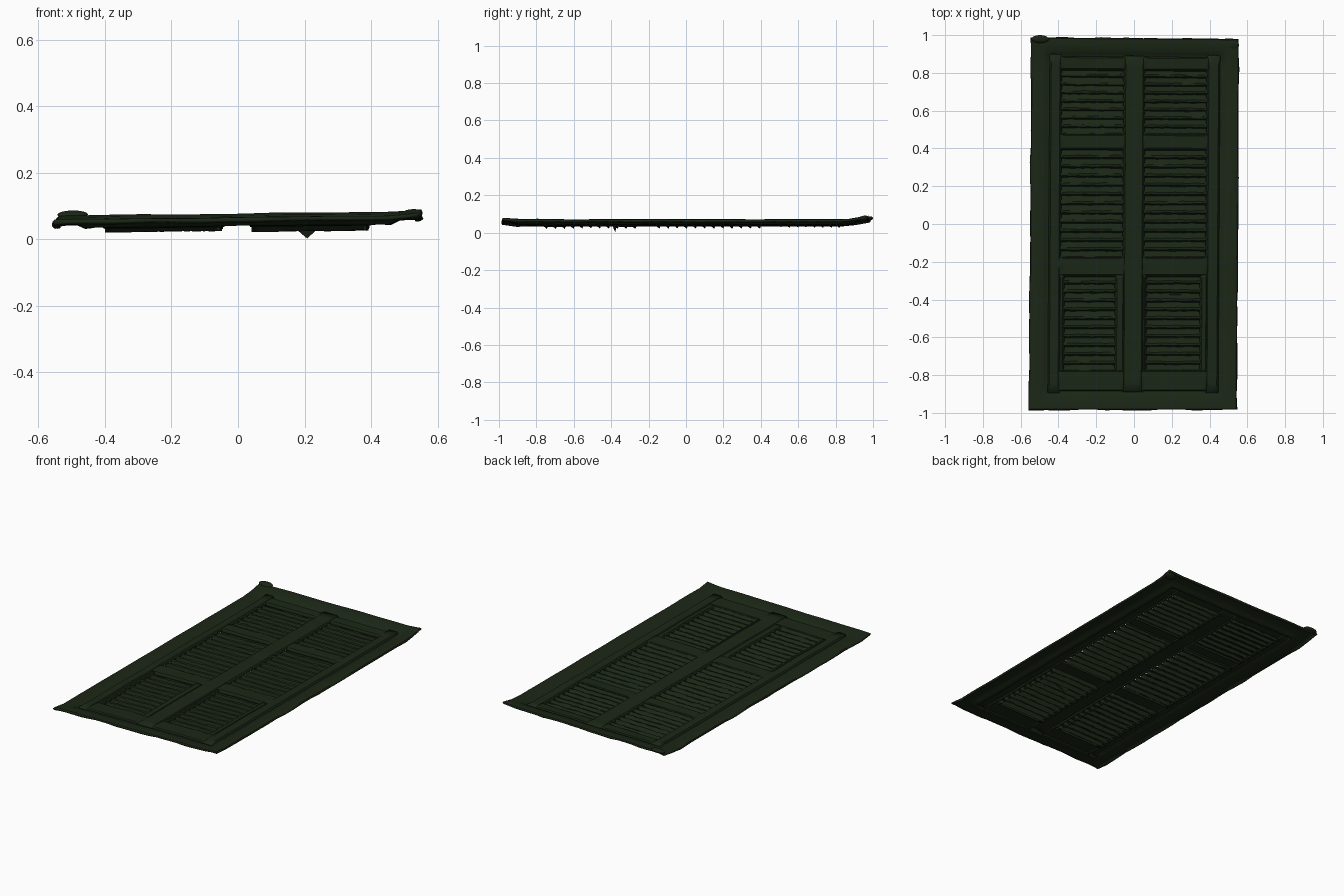
import bpy, bmesh, math, random
from mathutils import Vector, noise

if "Cube" in bpy.data.objects:
    bpy.data.objects.remove(bpy.data.objects["Cube"])

random.seed(4)
mat = bpy.data.materials.new("dark_green_paint")
mat.diffuse_color = (0.011, 0.02, 0.008, 1)
mat.use_nodes = True
mat.node_tree.nodes["Principled BSDF"].inputs["Base Color"].default_value = mat.diffuse_color


def warp(x, y, z):
    """Weathered bend: slight tilt and skew, with the ends curling upward."""
    z += 0.012 * x
    z += 0.022 * max(0, (y - 0.86) / 0.12) + 0.012 * max(0, (-0.93 - y) / 0.06)
    z += 0.008 * max(0, (x - 0.46) / 0.09)
    z += 0.003 * noise.noise(Vector((x * 5, y * 5, 0)))
    return (x + 0.006 * y, y - 0.008 * x * max(0, y), z)


def finish(name, verts, faces, thick=0.0, angle=40):
    me = bpy.data.meshes.new(name)
    me.from_pydata([warp(*v) for v in verts], [], faces)
    bm = bmesh.new()
    bm.from_mesh(me)
    bmesh.ops.remove_doubles(bm, verts=bm.verts, dist=1e-5)
    bmesh.ops.recalc_face_normals(bm, faces=bm.faces)
    if not thick:
        pass
    elif sum(f.normal.z for f in bm.faces) < 0:
        bmesh.ops.reverse_faces(bm, faces=bm.faces)
    bm.to_mesh(me)
    bm.free()
    ob = bpy.data.objects.new(name, me)
    bpy.context.collection.objects.link(ob)
    me.materials.append(mat)
    if thick:
        mod = ob.modifiers.new("thickness", 'SOLIDIFY')
        mod.thickness = thick
        mod.offset = -1
    bpy.ops.object.select_all(action='DESELECT')
    ob.select_set(True)
    bpy.context.view_layer.objects.active = ob
    bpy.ops.object.shade_smooth_by_angle(angle=math.radians(angle))
    return ob


def sheet(name, xs, profile, thick, jitter=0.0):
    """Lofts a (y, z) profile across the x stations."""
    n = len(profile)
    verts = [(x, y + random.uniform(-jitter, jitter),
              z + random.uniform(-jitter, jitter)) for x in xs for y, z in profile]
    faces = [(i * n + j, i * n + j + 1, (i + 1) * n + j + 1, (i + 1) * n + j)
             for i in range(len(xs) - 1) for j in range(n - 1)]
    return finish(name, verts, faces, thick)


def span(a, b, n):
    return [a + (b - a) * i / n for i in range(n + 1)]


def board(name, x0, x1, y0, y1, z):
    """Flat board with softened long edges."""
    e = 0.012
    if x1 - x0 > y1 - y0:
        ys = [(y0, z - 0.012), (y0 + e, z), (y1 - e, z), (y1, z - 0.012)]
        return sheet(name, span(x0, x1, 12), ys, 0.012)
    xs = [(x0, z - 0.012), (x0 + e, z), (x1 - e, z), (x1, z - 0.012)]
    ys = span(y0, y1, 30)
    verts = [(x, y, zz) for y in ys for x, zz in xs]
    faces = [(i * 4 + j, i * 4 + j + 1, i * 4 + j + 5, i * 4 + j + 4)
             for i in range(30) for j in range(3)]
    return finish(name, verts, faces, 0.012)


# Outer casing: moulding profile (inset, height) swept round the rectangle
W, H, N = 0.551, 0.985, 24
profile = [(0, 0.047), (0.006, 0.056), (0.03, 0.061), (0.07, 0.062),
           (0.085, 0.056), (0.095, 0.051), (0.105, 0.052)]
verts, faces = [], []
for d, z in profile:
    w, h = W - d, H - d
    c = [(-w, -h), (w, -h), (w, h), (-w, h)]
    for k in range(4):
        a, b = c[k], c[(k + 1) % 4]
        for i in range(N):
            t = i / N
            r = random.uniform(-0.003, 0.003) if d == 0 else 0
            verts.append((a[0] + (b[0] - a[0]) * t + r, a[1] + (b[1] - a[1]) * t + r, z))
R = 4 * N
for j in range(len(profile) - 1):
    for i in range(R):
        k = (i + 1) % R
        faces.append((j * R + i, j * R + k, (j + 1) * R + k, (j + 1) * R + i))
finish("outer_casing", verts, faces, 0.012)

# Shutter leaf stiles and rails
for side, (x0, x1) in {"left": (-0.455, -0.385), "right": (0.38, 0.455)}.items():
    board(side + "_stile", x0, x1, -0.895, 0.895, 0.06)
board("centre_stile", -0.06, 0.055, -0.89, 0.89, 0.06)
rails = [(-0.89, -0.77), (-0.28, -0.17), (0.39, 0.48), (0.81, 0.89)]
for i, (y0, y1) in enumerate(rails):
    for side, (x0, x1) in {"left": (-0.40, -0.045), "right": (0.04, 0.395)}.items():
        board(f"{side}_rail_{i + 1}", x0, x1, y0, y1, 0.058)

# Louvre panels: saw-tooth slats, lower row sits in narrower openings
rows = [("lower", -0.785, -0.265, 11, 0.032),
        ("middle", -0.185, 0.40, 12, 0.032),
        ("upper", 0.47, 0.825, 8, 0.037)]
for label, y0, y1, n, low in rows:
    p = (y1 - y0) / n
    prof = []
    for i in range(n):
        y = y0 + i * p
        prof += [(y, 0.053), (y + 0.25 * p, 0.055), (y + 0.85 * p, low)]
    prof.append((y1, 0.053))
    for side, x0, x1 in (("left", -0.395, -0.05), ("right", 0.045, 0.39)):
        drop = 0.004 if side == "right" else 0
        pr = [(y, z - drop if z < 0.05 else z) for y, z in prof]
        sheet(f"{side}_{label}_louvres", span(x0, x1, 14), pr, 0.004, 0.0018)

# Narrowing strips beside the lower louvres
for side, x0, x1 in (("left_outer", -0.40, -0.365), ("left_inner", -0.10, -0.045),
                     ("right_inner", 0.04, 0.07), ("right_outer", 0.35, 0.395)):
    board(side + "_lower_strip", x0, x1, -0.78, -0.27, 0.058)

# Broken slat splinter hanging below the lower right panel
finish("slat_splinter", [(0.17, -0.37, 0.035), (0.25, -0.37, 0.035), (0.25, -0.395, 0.038),
                         (0.17, -0.395, 0.038), (0.21, -0.378, 0.0)],
       [(0, 1, 2, 3), (0, 1, 4), (1, 2, 4), (2, 3, 4), (3, 0, 4)])


# Worn lumps at the top corners
def lump(name, cx, cy, cz, rx, ry, rz):
    bm = bmesh.new()
    bmesh.ops.create_icosphere(bm, subdivisions=3, radius=1)
    v = [(cx + rx * p.co.x, cy + ry * p.co.y, cz + rz * p.co.z) for p in bm.verts]
    f = [[q.index for q in face.verts] for face in bm.faces]
    bm.free()
    finish(name, v, f)


lump("top_left_corner_lump", -0.503, 0.975, 0.06, 0.046, 0.021, 0.012)
lump("top_right_corner_lump", 0.515, 0.95, 0.05, 0.035, 0.03, 0.014)
